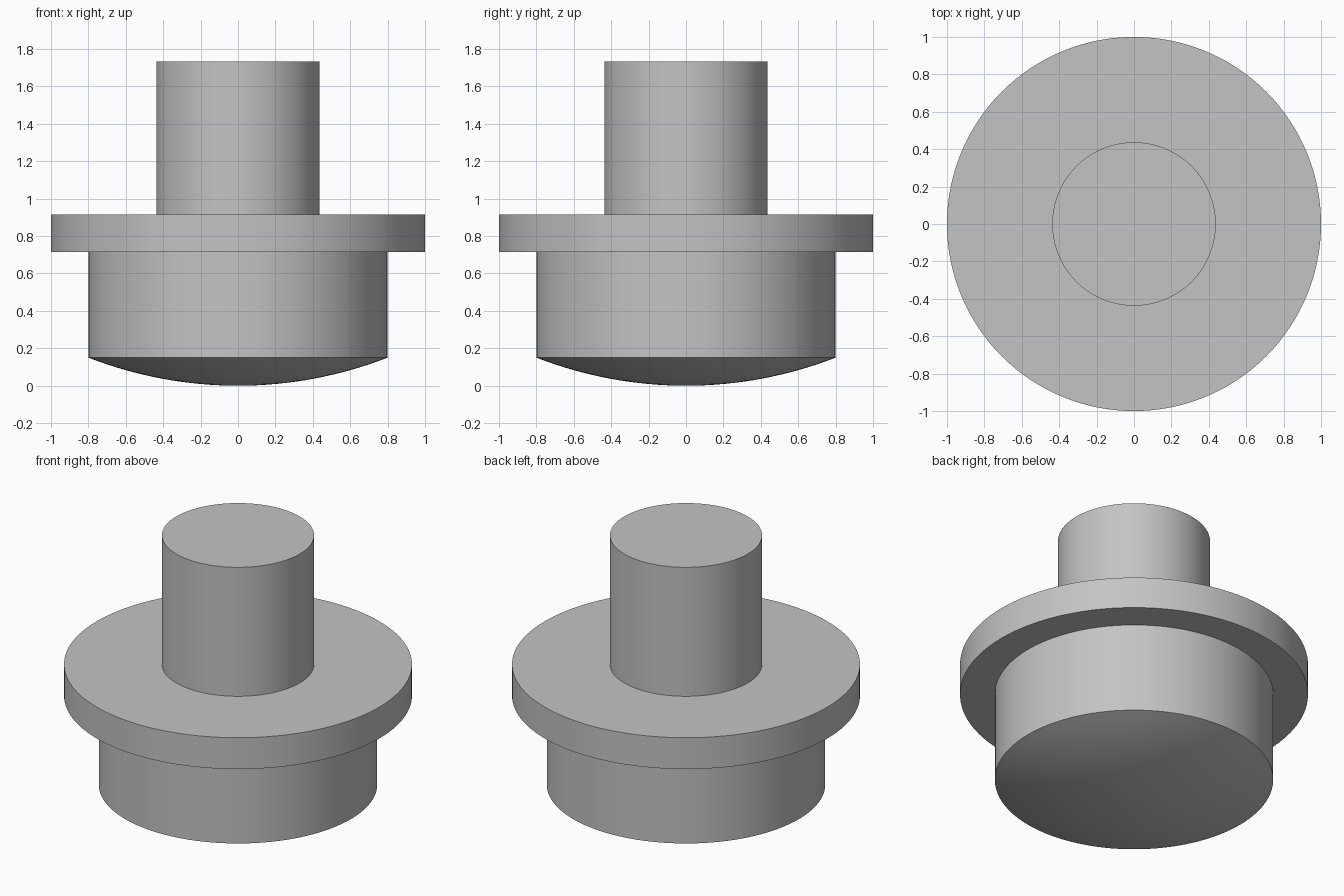
import bpy
import bmesh
import math

if "Cube" in bpy.data.objects:
    bpy.data.objects.remove(bpy.data.objects["Cube"], do_unlink=True)

SEGMENTS = 128
BODY_R, FLANGE_R, STEM_R = 0.8, 1.0, 0.437
DOME_Z, FLANGE_Z, SHOULDER_Z, TOP_Z = 0.15, 0.715, 0.914, 1.732

grey = bpy.data.materials.new("plain grey")
grey.use_nodes = True
colour = (0.55, 0.55, 0.55, 1.0)
grey.diffuse_color = colour
grey.node_tree.nodes["Principled BSDF"].inputs["Base Color"].default_value = colour

# Shallow spherical dome, from the bottom centre out to the body rim
sphere_r = (BODY_R ** 2 + DOME_Z ** 2) / (2 * DOME_Z)
rim_angle = math.asin(BODY_R / sphere_r)
STEPS = 16
profile = []
for i in range(STEPS + 1):
    a = rim_angle * i / STEPS
    profile.append((sphere_r * math.sin(a), sphere_r * (1 - math.cos(a))))

# Body wall, flange and stem, up to the top centre
profile += [(BODY_R, FLANGE_Z), (FLANGE_R, FLANGE_Z), (FLANGE_R, SHOULDER_Z),
            (STEM_R, SHOULDER_Z), (STEM_R, TOP_Z), (0, TOP_Z)]

# Revolve the profile into one closed solid
bm = bmesh.new()
verts = [bm.verts.new((r, 0, z)) for r, z in profile]
edges = [bm.edges.new(pair) for pair in zip(verts, verts[1:])]
bmesh.ops.spin(bm, geom=verts + edges, cent=(0, 0, 0), axis=(0, 0, 1),
               angle=math.tau, steps=SEGMENTS, use_merge=True)
bmesh.ops.remove_doubles(bm, verts=bm.verts, dist=0.0001)
bmesh.ops.recalc_face_normals(bm, faces=bm.faces)
mesh = bpy.data.meshes.new("flanged_plug")
bm.to_mesh(mesh)
bm.free()
mesh.materials.append(grey)

plug = bpy.data.objects.new("flanged_plug", mesh)
bpy.context.collection.objects.link(plug)

# Smooth round walls with crisp rims
bpy.ops.object.select_all(action='DESELECT')
plug.select_set(True)
bpy.context.view_layer.objects.active = plug
bpy.ops.object.shade_smooth_by_angle(angle=math.radians(20))
